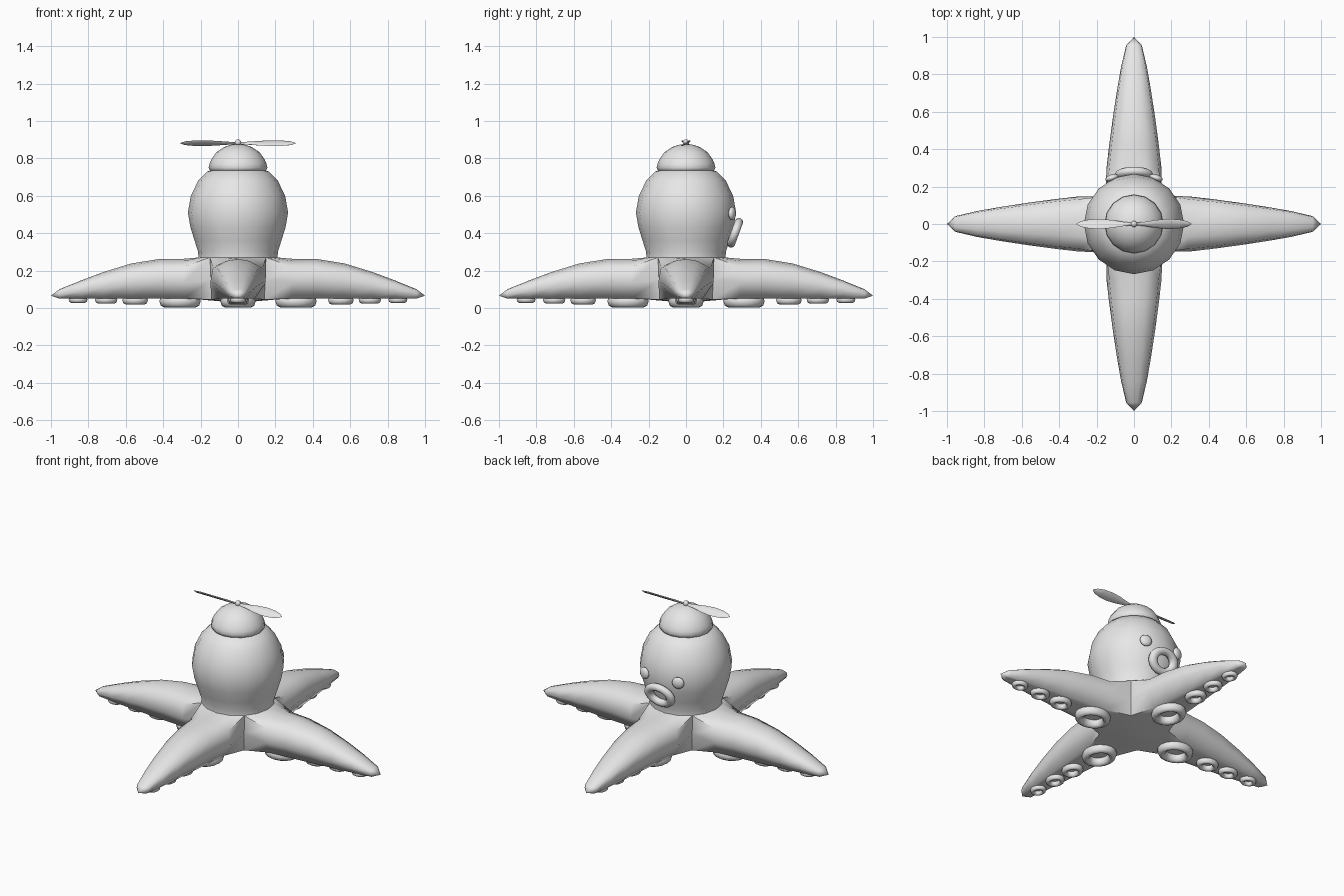
import bpy, bmesh, math
from math import sin, cos, pi, radians
from mathutils import Vector, Matrix

if "Cube" in bpy.data.objects:
    bpy.data.objects.remove(bpy.data.objects["Cube"])

grey = bpy.data.materials.new("soft_grey")
grey.diffuse_color = (0.8, 0.8, 0.8, 1)
grey.use_nodes = True
grey.node_tree.nodes["Principled BSDF"].inputs["Base Color"].default_value = grey.diffuse_color


def finish(name, bm, angle=60):
    bmesh.ops.remove_doubles(bm, verts=bm.verts, dist=1e-4)
    bmesh.ops.recalc_face_normals(bm, faces=bm.faces)
    me = bpy.data.meshes.new(name)
    bm.to_mesh(me)
    bm.free()
    ob = bpy.data.objects.new(name, me)
    bpy.context.collection.objects.link(ob)
    me.materials.append(grey)
    bpy.ops.object.select_all(action='DESELECT')
    ob.select_set(True)
    bpy.context.view_layer.objects.active = ob
    bpy.ops.object.shade_smooth_by_angle(angle=radians(angle))
    return ob


def loft(bm, rings, start=None, end=None, loop=False):
    """Bridge closed rings of points, with optional end points."""
    vs = [[bm.verts.new(p) for p in ring] for ring in rings]
    n = len(vs[0])
    pairs = list(zip(vs, vs[1:])) + ([(vs[-1], vs[0])] if loop else [])
    for a, b in pairs:
        for i in range(n):
            j = (i + 1) % n
            bm.faces.new((a[i], a[j], b[j], b[i]))
    for ring, point in ((vs[0], start), (vs[-1], end)):
        if point is not None:
            c = bm.verts.new(point)
            for i in range(n):
                bm.faces.new((ring[i], ring[(i + 1) % n], c))


def circle(r, z, n):
    return [Vector((r * cos(2 * pi * i / n), r * sin(2 * pi * i / n), z)) for i in range(n)]


def torus(name, matrix, major, minor, n=16, m=8):
    bm = bmesh.new()
    rings = []
    for i in range(n):
        a = 2 * pi * i / n
        rings.append([matrix @ Vector(((major + minor * cos(b)) * cos(a),
                                       (major + minor * cos(b)) * sin(a), minor * sin(b)))
                      for b in (2 * pi * k / m for k in range(m))])
    loft(bm, rings, loop=True)
    return finish(name, bm, 180)


def ball(name, matrix, u=12, v=8):
    bm = bmesh.new()
    bmesh.ops.create_uvsphere(bm, u_segments=u, v_segments=v, radius=1, matrix=matrix)
    return finish(name, bm, 180)


# Head and four arms as one continuous skin
T = (-1, -0.5, 0, 0.5, 1)
NECK, FLANK, BASE = (0.212, 0.27), (0.205, 0.15), (0.2, 0.045)


def polar(rz, t):
    return Vector((rz[0] * cos(t * pi / 4), rz[0] * sin(t * pi / 4), rz[1]))


def arm_section(x, w, top, bottom):
    h = top - bottom
    ring = [Vector((x, t * w * 0.9, top - 0.2 * h * t * t)) for t in T]
    ring.append(Vector((x, w, bottom + 0.4 * h)))
    ring += [Vector((x, t * w * 0.62, bottom)) for t in reversed(T)]
    ring.append(Vector((x, -w, bottom + 0.4 * h)))
    return ring


root = ([polar(NECK, t) for t in T] + [polar(FLANK, 1)]
        + [polar(BASE, t) for t in reversed(T)] + [polar(FLANK, -1)])
ARM = [(0.29, 0.148, 0.263, 0.05), (0.42, 0.133, 0.262, 0.05), (0.57, 0.113, 0.238, 0.05),
       (0.72, 0.09, 0.192, 0.05), (0.84, 0.069, 0.147, 0.05), (0.955, 0.042, 0.1, 0.05)]
HEAD = [NECK, (0.213, 0.30), (0.232, 0.36), (0.254, 0.43), (0.268, 0.51), (0.252, 0.60),
        (0.213, 0.68), (0.165, 0.73), (0.09, 0.75)]
body = bmesh.new()
loft(body, [circle(r, z, 16) for r, z in HEAD], end=(0, 0, 0.755))
loft(body, [circle(*BASE, 16), circle(0.1, 0.036, 16)], end=(0, 0, 0.033))
for k in range(4):
    spin = Matrix.Rotation(k * pi / 2, 3, 'Z')
    rings = [[spin @ p for p in ring] for ring in [root] + [arm_section(*a) for a in ARM]]
    loft(body, rings, end=spin @ Vector((1.0, 0, 0.066)))
finish("body_with_arms", body)

# Sucker rings under every arm
for k in range(4):
    spin = Matrix.Rotation(k * pi / 2, 4, 'Z')
    for i, (x, r, tube, z) in enumerate([(0.31, 0.08, 0.025, 0.036), (0.55, 0.047, 0.018, 0.042),
                                         (0.705, 0.041, 0.016, 0.044), (0.855, 0.034, 0.014, 0.045)]):
        m = spin @ Matrix.Translation((x, 0, z)) @ Matrix.Diagonal((1.05, 0.9, 1.3, 1))
        torus(f"sucker_{k + 1}_{i + 1}", m, r, tube)

# Cap with a rolled brim
CAP = [(0.13, 0.728), (0.149, 0.734), (0.157, 0.75), (0.152, 0.772), (0.142, 0.795),
       (0.115, 0.833), (0.075, 0.86), (0.035, 0.873)]
cap = bmesh.new()
loft(cap, [circle(r, z, 16) for r, z in CAP], start=(0, 0, 0.728), end=(0, 0, 0.876))
finish("cap", cap, 50)

# Propeller on the cap
ball("propeller_hub", Matrix.Translation((0, 0, 0.884)) @ Matrix.Diagonal((0.017, 0.017, 0.017, 1)))
for side in (1, -1):
    bm = bmesh.new()
    tilt = Matrix.Rotation(radians(30), 3, 'X')
    turn = Matrix.Rotation(0 if side > 0 else pi, 3, 'Z')
    rings = []
    for x, w in [(0.012, 0.008), (0.06, 0.014), (0.12, 0.025), (0.18, 0.031),
                 (0.24, 0.028), (0.285, 0.017)]:
        rings.append([turn @ (tilt @ Vector((x, w * cos(a), min(0.006, w * 0.5) * sin(a))))
                      + Vector((0, 0, 0.881)) for a in (2 * pi * i / 8 for i in range(8))])
    loft(bm, rings, start=turn @ Vector((0.005, 0, 0)) + Vector((0, 0, 0.881)),
         end=turn @ Vector((0.31, 0, 0)) + Vector((0, 0, 0.881)))
    finish("propeller_blade_" + ("right" if side > 0 else "left"), bm, 70)

# Eyes and ring-shaped mouth on the back (+y) side
for side in (1, -1):
    ball("eye_" + ("right" if side > 0 else "left"),
         Matrix.Translation((side * 0.118, 0.247, 0.505)) @ Matrix.Rotation(-side * radians(18), 4, 'Z')
         @ Matrix.Diagonal((0.037, 0.018, 0.036, 1)))
torus("mouth", Matrix.Translation((0, 0.262, 0.402)) @ Matrix.Rotation(radians(-110), 4, 'X')
      @ Matrix.Diagonal((1.25, 1, 1, 1)), 0.06, 0.023, 20, 10)
